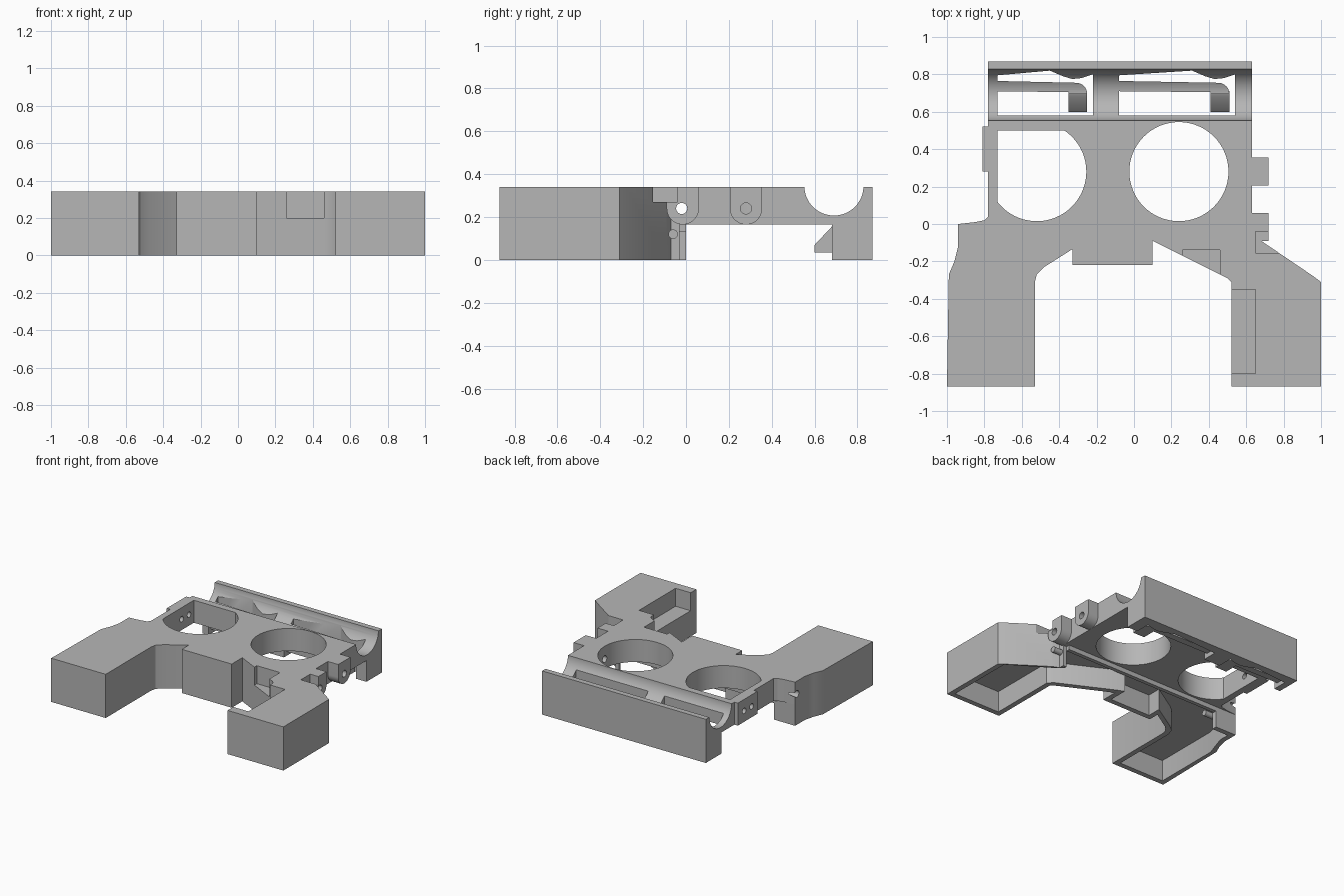
import bpy
import bmesh
import math
from mathutils import Vector

default_cube = bpy.data.objects.get("Cube")
if default_cube:
    bpy.data.objects.remove(default_cube, do_unlink=True)

grey = bpy.data.materials.new("plain grey")
grey.use_nodes = True
grey.diffuse_color = (0.47, 0.47, 0.47, 1)
grey.node_tree.nodes["Principled BSDF"].inputs["Base Color"].default_value = grey.diffuse_color


def extrude(name, points, low, high, axis="z"):
    """Extrude a closed profile: (x, y) along z, or (y, z) along x."""
    def place(point, depth):
        return (*point, depth) if axis == "z" else (depth, *point)
    mesh = bpy.data.meshes.new(name)
    bm = bmesh.new()
    face = bm.faces.new([bm.verts.new(place(point, low)) for point in points])
    result = bmesh.ops.extrude_face_region(bm, geom=[face])
    moved = [item for item in result["geom"] if isinstance(item, bmesh.types.BMVert)]
    shift = Vector(place((0, 0), high - low))
    bmesh.ops.translate(bm, verts=moved, vec=shift)
    bmesh.ops.recalc_face_normals(bm, faces=bm.faces)
    bm.to_mesh(mesh)
    bm.free()
    mesh.materials.append(grey)
    part = bpy.data.objects.new(name, mesh)
    bpy.context.collection.objects.link(part)
    return part


def arc(center, radius, start=0, end=360, steps=64):
    count = steps if end - start == 360 else steps + 1
    angles = [math.radians(start + (end - start) * i / steps) for i in range(count)]
    return [(center[0] + radius * math.cos(a), center[1] + radius * math.sin(a)) for a in angles]


def rectangle(left, right, front, back):
    return [(left, front), (right, front), (right, back), (left, back)]


def apply_boolean(target, tool, operation, keep=False):
    modifier = target.modifiers.new(operation.lower(), "BOOLEAN")
    modifier.object = tool
    modifier.operation = operation
    modifier.solver = "EXACT"
    bpy.context.view_layer.objects.active = target
    bpy.ops.object.modifier_apply(modifier=modifier.name)
    if not keep:
        bpy.data.objects.remove(tool, do_unlink=True)


def cut(target, points, low, high, axis="z"):
    apply_boolean(target, extrude("cutter", points, low, high, axis), "DIFFERENCE")


def join(target, points, low, high, axis="z"):
    apply_boolean(target, extrude("addition", points, low, high, axis), "UNION")


def finish(part):
    bpy.ops.object.select_all(action="DESELECT")
    part.select_set(True)
    bpy.context.view_layer.objects.active = part
    bpy.ops.object.shade_smooth_by_angle(angle=math.radians(30))


top = 0.34
plate_bottom = 0.165
hole_radius = 0.265
hole_y = 0.28

# Body outline with two legs, front block and the rear deck
outline = [
    (-1, -0.87), (-0.53, -0.87), (-0.53, -0.31), (-0.52, -0.27), (-0.48, -0.23),
    (-0.33, -0.135), (-0.33, -0.22), (0.1, -0.22), (0.1, -0.09), (0.46, -0.27),
    (0.5, -0.29), (0.52, -0.31), (0.52, -0.87), (1, -0.87), (1, -0.31),
    (0.96, -0.28), (0.68, -0.09), (0.63, -0.07), (0.63, 0.87), (-0.78, 0.87),
    (-0.78, 0.04), (-0.8, 0.02), (-0.85, 0.01), (-0.94, 0), (-0.94, -0.12),
    (-0.96, -0.2), (-0.99, -0.27)]
body = extrude("body", outline, 0, top)

# Hollow underside of the legs and deck
hollow = [
    (-0.96, -0.83), (-0.57, -0.83), (-0.57, -0.3), (-0.55, -0.24), (-0.5, -0.2),
    (-0.29, -0.07), (-0.29, -0.18), (0.06, -0.18), (0.06, -0.03), (0.12, -0.055),
    (0.53, -0.26), (0.56, -0.3), (0.56, -0.83), (0.96, -0.83), (0.96, -0.29),
    (0.66, -0.1), (0.6, -0.05), (0.6, -0.03), (0.8, -0.03), (0.8, 0.68),
    (-1.1, 0.68), (-1.1, 0), (-0.76, 0), (-0.76, -0.04), (-0.9, -0.04),
    (-0.9, -0.12), (-0.96, -0.3)]
cut(body, hollow, -0.1, plate_bottom)

# Hinge lugs on one side and a raised pad on the other
for lug_y in (-0.015, hole_y):
    lug = arc((lug_y, 0.24), 0.075, 180, 360, 24) + [(lug_y + 0.075, top), (lug_y - 0.075, top)]
    join(body, lug, 0.6, 0.72, "x")
join(body, rectangle(-0.81, -0.76, 0.28, 0.52), plate_bottom, top)

# Large openings: a full circle and one with a squared corner
cut(body, arc((0.24, hole_y), hole_radius), 0.1, 0.4)
squared = [(max(x, -0.73), min(y, 0.5))
           for x, y in arc((-0.52, hole_y), hole_radius, 180, 450)]
squared = [p for i, p in enumerate(squared) if p != squared[i - 1]]
cut(body, squared + [(-0.73, 0.5)], 0.1, 0.4)

# Pin bores through the lugs and the pad
cut(body, arc((-0.02, 0.24), 0.026, steps=24), -1.1, 0.8, "x")
cut(body, arc((hole_y, 0.24), 0.026, steps=24), 0.4, 0.8, "x")
for bore_y in (0.35, 0.44):
    cut(body, arc((bore_y, 0.25), 0.022, steps=24), -0.9, -0.65, "x")

# Notches in the top surface
for notch, floor in (
        (rectangle(0.5, 0.65, -0.8, -0.35), 0.2),
        (rectangle(0.26, 0.46, -0.35, -0.14), 0.2),
        (rectangle(0.65, 0.85, -0.155, -0.04), 0.27)):
    cut(body, notch, floor, 0.4)

# Round channel along the back
channel = extrude("channel_cutter", arc((0.69, 0.345), 0.138), -0.9, 0.8, "x")
channel.hide_render = True
channel.hide_viewport = True
apply_boolean(body, channel, "DIFFERENCE", keep=True)

# Clip windows, each with a spring arm and a wedge catch
for side, left, right, tip in (("right", -0.73, -0.22, -0.25), ("left", -0.08, 0.54, 0.51)):
    window = [(left, 0.58), (right, 0.58), (right, 0.8), (tip - 0.03, 0.78),
              (tip - 0.08, 0.775), (tip - 0.13, 0.79), (tip - 0.2, 0.82), (left, 0.795)]
    cut(body, window, -0.1, 0.4)
    corner = arc((tip - 0.06, 0.695), 0.06, 0, 90, 12)
    arm = extrude(side + "_spring_arm",
                  [(left - 0.02, 0.71), (tip - 0.1, 0.705), (tip - 0.1, 0.695)]
                  + corner + [(left - 0.02, 0.765)], 0.035, 0.3)
    apply_boolean(arm, channel, "DIFFERENCE", keep=True)
    finish(arm)
    wedge = [(0.6, 0.035), (0.71, 0.035), (0.71, plate_bottom), (0.68, 0.155), (0.6, 0.07)]
    finish(extrude(side + "_catch", wedge, tip - 0.1, tip, "x"))
bpy.data.objects.remove(channel, do_unlink=True)
finish(body)

# Rib under the deck and small side pegs
extrude("deck_rib", rectangle(-0.76, 0.6, -0.03, 0), 0.13, 0.17)
for side, start, end in (("left", 0.6, 0.7), ("right", -0.8, -0.7)):
    finish(extrude(side + "_peg", arc((-0.06, 0.12), 0.022, steps=24), start, end, "x"))
